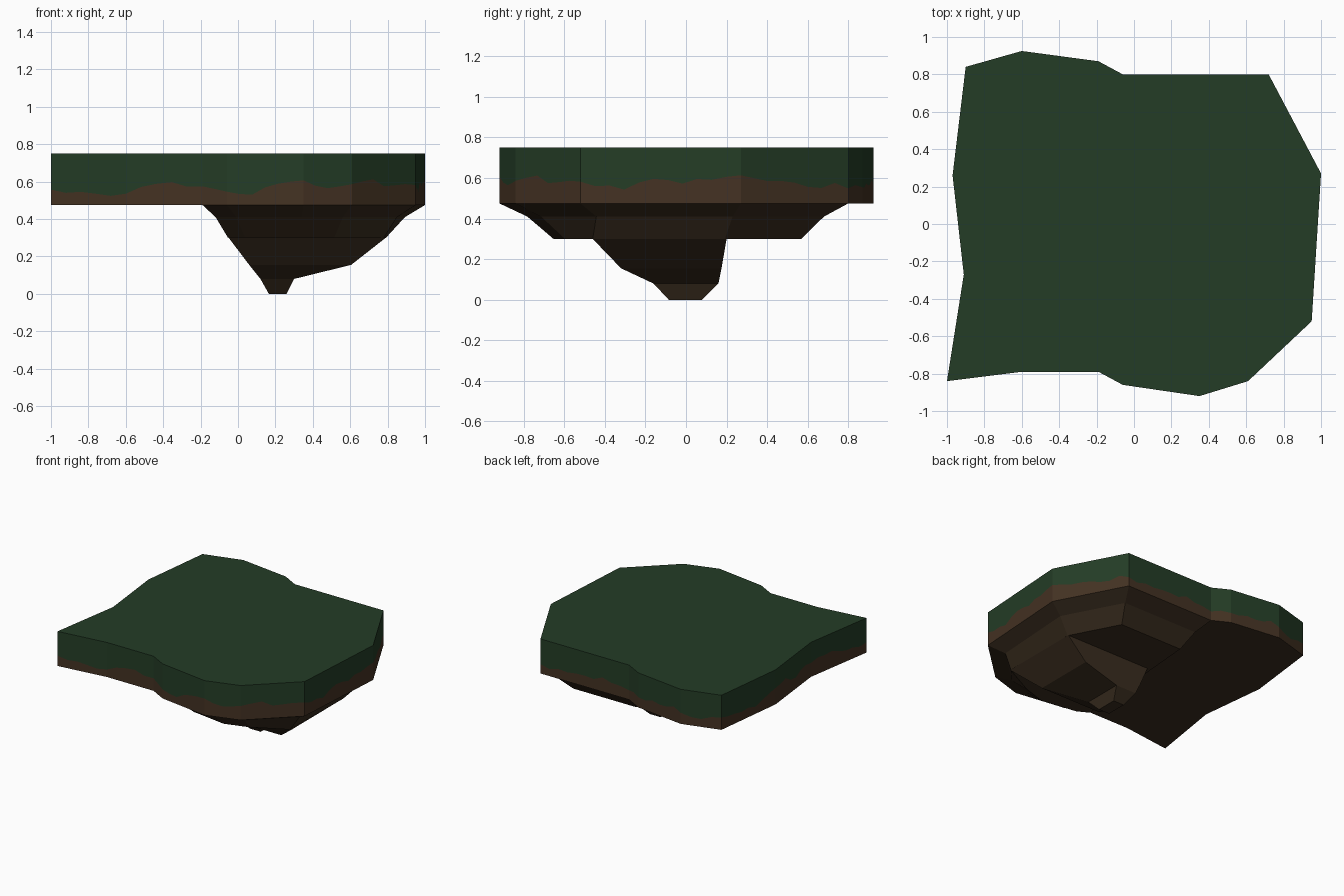
import bpy
import random
from mathutils import Vector

random.seed(4)
cube = bpy.data.objects.get("Cube")
if cube:
    bpy.data.objects.remove(cube, do_unlink=True)

TOP_Z, SLAB_Z, BORDER_Z = 0.75, 0.475, 0.572


def material(name, rgb):
    mat = bpy.data.materials.new(name)
    mat.use_nodes = True
    mat.diffuse_color = (*rgb, 1)
    mat.node_tree.nodes["Principled BSDF"].inputs["Base Color"].default_value = (*rgb, 1)
    return mat


def loft(name, mat, rings, cap_first=False, cap_last=False):
    """Skin a stack of rings, listed from top to bottom, each counter-clockwise."""
    n = len(rings[0])
    verts = [v for ring in rings for v in ring]
    faces = []
    for k in range(len(rings) - 1):
        for i in range(n):
            j = (i + 1) % n
            faces.append((k * n + i, (k + 1) * n + i, (k + 1) * n + j, k * n + j))
    if cap_first:
        faces.append(tuple(range(n)))
    if cap_last:
        faces.append(tuple(reversed(range(len(verts) - n, len(verts)))))
    mesh = bpy.data.meshes.new(name)
    mesh.from_pydata(verts, [], faces)
    mesh.materials.append(mat)
    obj = bpy.data.objects.new(name, mesh)
    bpy.context.collection.objects.link(obj)
    return obj


def at_height(points, z):
    return [(p[0], p[1], z) for p in points]


grass = material("dark grass green", (0.0175, 0.046, 0.0195))
soil = material("soil brown", (0.058, 0.032, 0.0165))
rock = material("dark earth brown", (0.042, 0.026, 0.0135))

# Island outline, counter-clockwise from the pointed front corner
outline = [Vector(p) for p in (
    (-1, -0.84), (-0.6, -0.79), (-0.19, -0.79), (-0.06, -0.86), (0.35, -0.92),
    (0.61, -0.84), (0.95, -0.52), (1, 0.27), (0.72, 0.8), (-0.06, 0.8),
    (-0.19, 0.87), (-0.6, 0.925), (-0.9, 0.84), (-0.97, 0.26), (-0.91, -0.27))]

# Finely divided outline carries the ragged border between turf and soil
edge = []
for a, b in zip(outline, outline[1:] + outline[:1]):
    steps = max(1, round((b - a).length / 0.075))
    edge += [a.lerp(b, i / steps) for i in range(steps)]
border, height = [], BORDER_Z
for p in edge:
    height += 0.35 * (BORDER_Z - height) + random.uniform(-0.028, 0.028)
    border.append((p.x, p.y, height))

# Turf and soil layers of the slab
loft("grass_layer", grass, [at_height(edge, TOP_Z), border], cap_first=True)
loft("soil_layer", soil, [border, at_height(edge, SLAB_Z)])
loft("slab_underside", rock, [at_height(outline, SLAB_Z)], cap_last=True)

# Earth bulge below the right half, shrinking in two steps to a flat ledge
rim = outline[2:10]
centre = Vector((0.28, 0))
rings = [at_height([centre + (p - centre) * s for p in rim], z)
         for s, z in ((1, SLAB_Z), (0.85, 0.41), (0.71, 0.3))]
rings[2][4] = (0.78, -0.46, 0.3)
loft("earth_bulge", rock, rings, cap_last=True)

# Hanging root: four-sided taper given as left, right, front, back, height
root = [[(x0, y0, z), (x1, y0, z), (x1, y1, z), (x0 + lean, y1, z)]
        for x0, x1, y0, y1, z, lean in (
            (-0.05, 0.79, -0.46, 0.2, 0.3, 0.09),
            (0.06, 0.605, -0.32, 0.175, 0.155, 0.03),
            (0.12, 0.3, -0.16, 0.16, 0.08, 0),
            (0.165, 0.26, -0.085, 0.08, 0, 0))]
loft("hanging_root", rock, root, cap_last=True)
